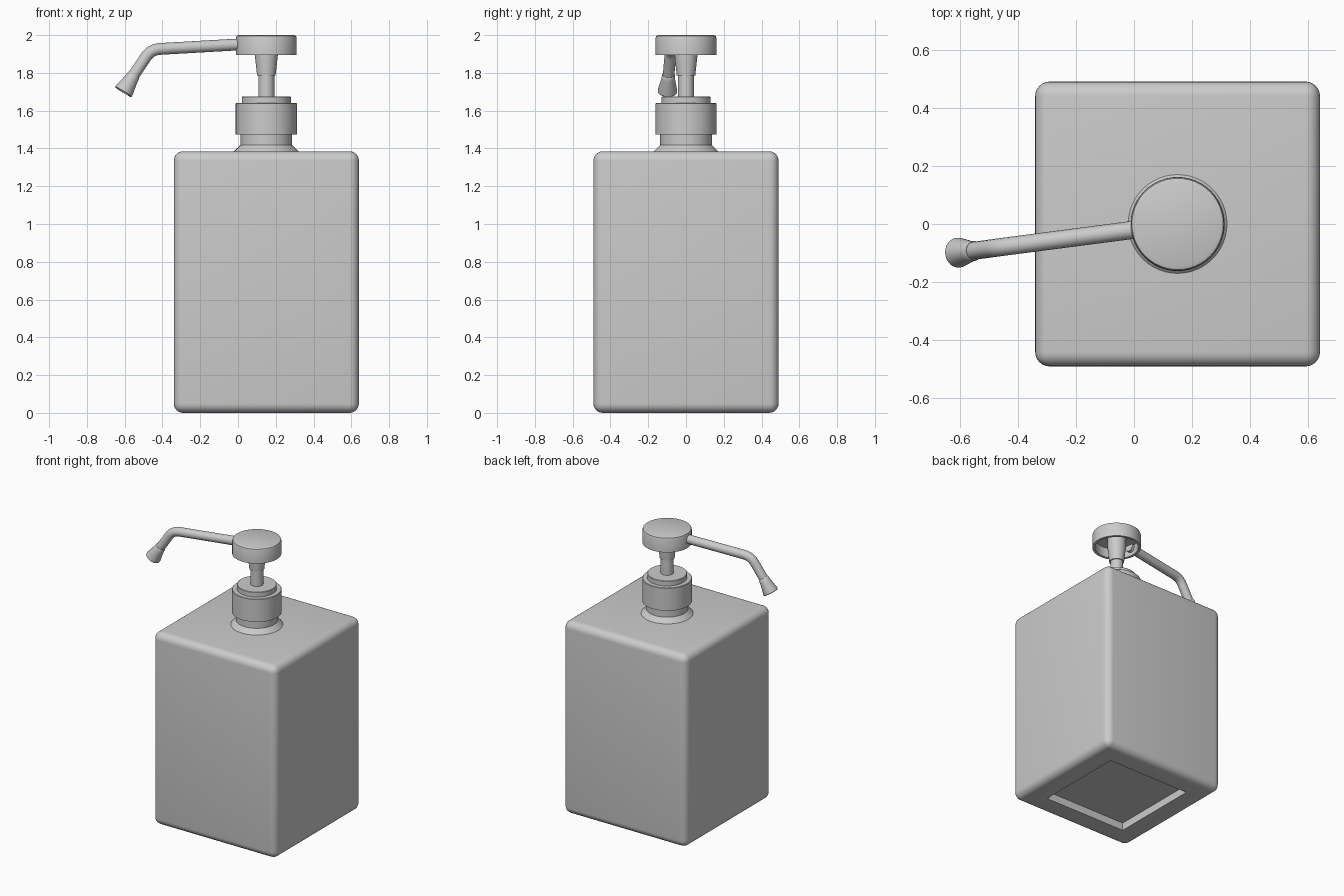
import bpy, bmesh, math
from mathutils import Vector, Matrix

if "Cube" in bpy.data.objects:
    bpy.data.objects.remove(bpy.data.objects["Cube"])

CX = 0.15                                   # axis of bottle and pump
gray = bpy.data.materials.new("light gray")
gray.diffuse_color = (0.6, 0.6, 0.6, 1)
gray.use_nodes = True
gray.node_tree.nodes["Principled BSDF"].inputs["Base Color"].default_value = gray.diffuse_color


def finish(ob, angle=35):
    ob.data.materials.clear()
    ob.data.materials.append(gray)
    bpy.ops.object.select_all(action='DESELECT')
    ob.select_set(True)
    bpy.context.view_layer.objects.active = ob
    bpy.ops.object.shade_smooth_by_angle(angle=math.radians(angle))


def add_mesh(name, bm):
    bmesh.ops.recalc_face_normals(bm, faces=bm.faces)
    me = bpy.data.meshes.new(name)
    bm.to_mesh(me)
    bm.free()
    ob = bpy.data.objects.new(name, me)
    bpy.context.collection.objects.link(ob)
    finish(ob)
    return ob


def lathe(name, profile, matrix=Matrix.Translation((CX, 0, 0)), n=48):
    """Revolve (radius, height) points around z; radius 0 closes an end."""
    bm = bmesh.new()
    vs = [bm.verts.new((r, 0, z)) for r, z in profile]
    edges = [bm.edges.new(p) for p in zip(vs, vs[1:])]
    bmesh.ops.spin(bm, geom=vs + edges, cent=(0, 0, 0), axis=(0, 0, 1),
                   angle=math.tau, steps=n, use_merge=True)
    bmesh.ops.remove_doubles(bm, verts=bm.verts, dist=1e-5)
    bmesh.ops.transform(bm, matrix=matrix, verts=bm.verts)
    return add_mesh(name, bm)


# Bottle: rounded block with a square recess in the base
bm = bmesh.new()
bmesh.ops.create_cube(bm, size=1)
bmesh.ops.transform(bm, verts=bm.verts, matrix=Matrix.Translation((CX, 0, 0.6925))
                    @ Matrix.Diagonal((0.98, 0.98, 1.385, 1)))
bmesh.ops.bevel(bm, geom=bm.edges[:], offset=0.05, segments=6, profile=0.5,
                affect='EDGES')
bm.normal_update()
base = min(bm.faces, key=lambda f: f.normal.z * f.calc_area())
bmesh.ops.inset_region(bm, faces=[base], thickness=0.16)
floor = bmesh.ops.extrude_face_region(bm, geom=[base])
bmesh.ops.translate(bm, vec=(0, 0, 0.055),
                    verts=[v for v in floor['geom'] if isinstance(v, bmesh.types.BMVert)])
bmesh.ops.delete(bm, geom=[base] if base.is_valid else [], context='FACES')
add_mesh("bottle", bm)

# Neck with flared foot
lathe("neck", [(0, 1.37), (0.17, 1.37), (0.17, 1.385), (0.137, 1.418),
               (0.137, 1.49), (0, 1.49)])

# Screw collar with raised cap
lathe("collar", [(0, 1.475), (0.162, 1.475), (0.162, 1.637), (0.159, 1.64),
                 (0.13, 1.64), (0.13, 1.672), (0.127, 1.675), (0, 1.675)])

# Plunger rod and tapered sleeve
lathe("plunger_rod", [(0, 1.66), (0.042, 1.66), (0.042, 1.80), (0, 1.80)])
lathe("plunger_sleeve", [(0, 1.785), (0.049, 1.785), (0.061, 1.895),
                         (0.061, 1.975), (0, 1.975)])

# Pump head: hollow cap
lathe("pump_head", [(0, 1.965), (0.143, 1.965), (0.143, 1.895), (0.161, 1.895),
                    (0.161, 1.985), (0.157, 1.996), (0.147, 2.0), (0, 2.0)])

# Spout: bent tube leaving the head
start, bend = Vector((0.03, -0.016, 1.952)), Vector((-0.462, -0.08, 1.924))
tip, end = Vector((-0.557, -0.093, 1.78)), Vector((-0.608, -0.099, 1.698))
a = bend + (start - bend).normalized() * 0.05
b = bend + (tip - bend).normalized() * 0.05
arc = [a * (1 - t) ** 2 + bend * 2 * t * (1 - t) + b * t * t
       for t in [i / 8 for i in range(9)]]
path = [start] + arc + [tip]
cu = bpy.data.curves.new("spout", 'CURVE')
cu.dimensions = '3D'
cu.bevel_depth = 0.031
cu.bevel_resolution = 6
cu.use_fill_caps = True
sp = cu.splines.new('POLY')
sp.points.add(len(path) - 1)
for p, co in zip(sp.points, path):
    p.co = (*co, 1)
spout = bpy.data.objects.new("spout", cu)
bpy.context.collection.objects.link(spout)
spout.select_set(True)
bpy.context.view_layer.objects.active = spout
bpy.ops.object.select_all(action='DESELECT')
spout.select_set(True)
bpy.ops.object.convert(target='MESH')
finish(bpy.context.object)

# Nozzle: flared tip with a shallow hollow end
axis = end - tip
L = axis.length
place = Matrix.Translation(tip) @ axis.to_track_quat('Z', 'Y').to_matrix().to_4x4()
lathe("nozzle", [(0, -0.012), (0.032, -0.012), (0.035, -0.008), (0.036, 0.012),
                 (0.051, L - 0.012), (0.051, L - 0.003), (0.048, L),
                 (0.041, L), (0.036, L - 0.015), (0, L - 0.015)], place, 32)
